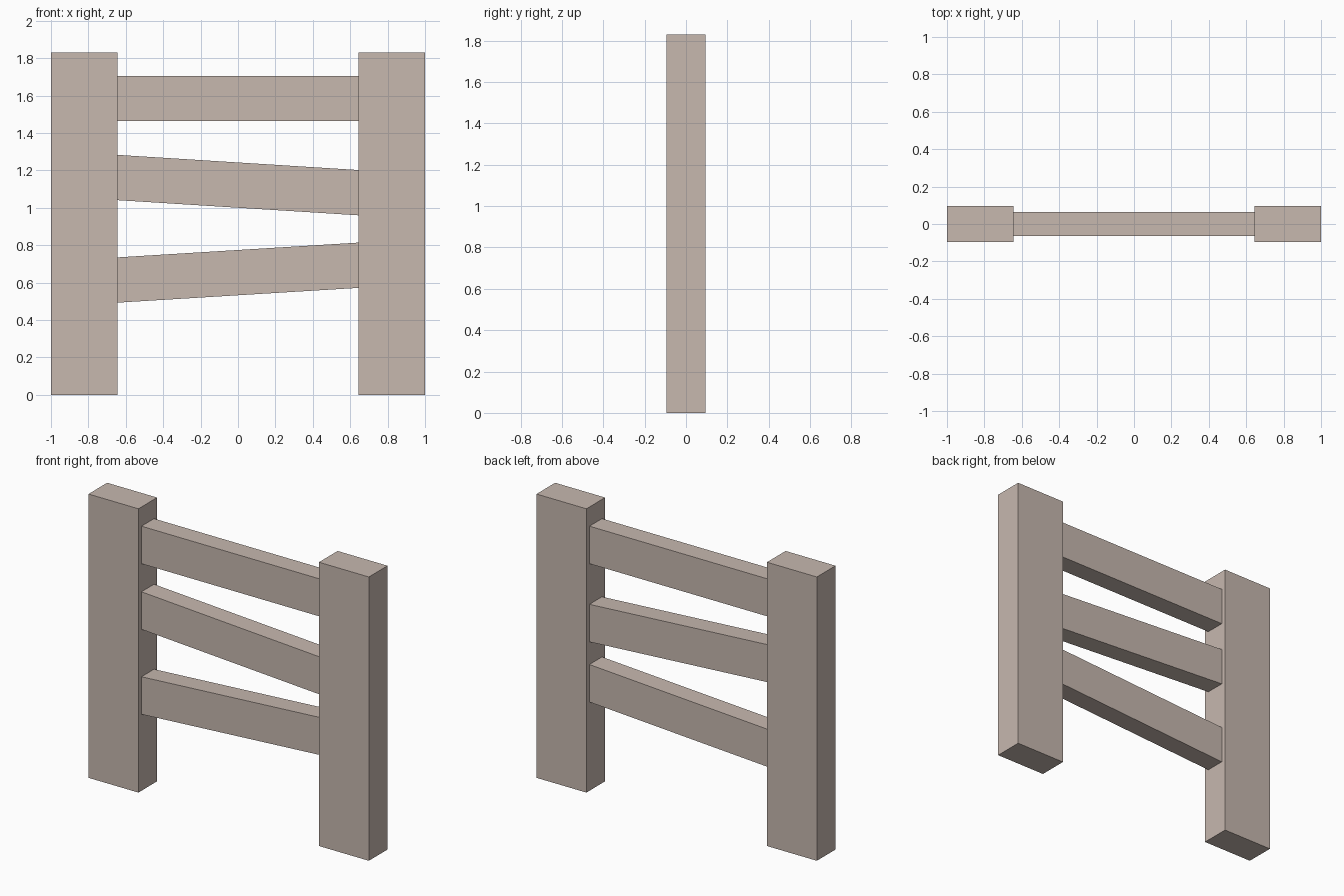
import bpy

if "Cube" in bpy.data.objects:
    bpy.data.objects.remove(bpy.data.objects["Cube"])

wood = bpy.data.materials.new("weathered_wood")
wood.diffuse_color = (0.57, 0.48, 0.43, 1)
wood.use_nodes = True
wood.node_tree.nodes["Principled BSDF"].inputs["Base Color"].default_value = wood.diffuse_color

POST_IN = 0.644      # inner face of the posts
HEIGHT = 1.83


def box(name, size, location):
    bpy.ops.mesh.primitive_cube_add(size=1, location=location)
    obj = bpy.context.object
    obj.name = name
    for v in obj.data.vertices:
        v.co = [c * s for c, s in zip(v.co, size)]
    obj.data.materials.append(wood)
    return obj


# Upright posts
for side, sign in (("left", -1), ("right", 1)):
    box(side + "_post", (1 - POST_IN, 0.19, HEIGHT),
        (sign * (1 + POST_IN) / 2, 0, HEIGHT / 2))

# Rails: centre height at the left and right post, sheared so the ends stay flush
for name, z_left, z_right in (("top_rail", 1.585, 1.585),
                              ("middle_rail", 1.162, 1.081),
                              ("bottom_rail", 0.614, 0.693)):
    rail = box(name, (2 * POST_IN, 0.128, 0.242), (0, 0, (z_left + z_right) / 2))
    slope = (z_right - z_left) / (2 * POST_IN)
    for v in rail.data.vertices:
        v.co.z += slope * v.co.x
